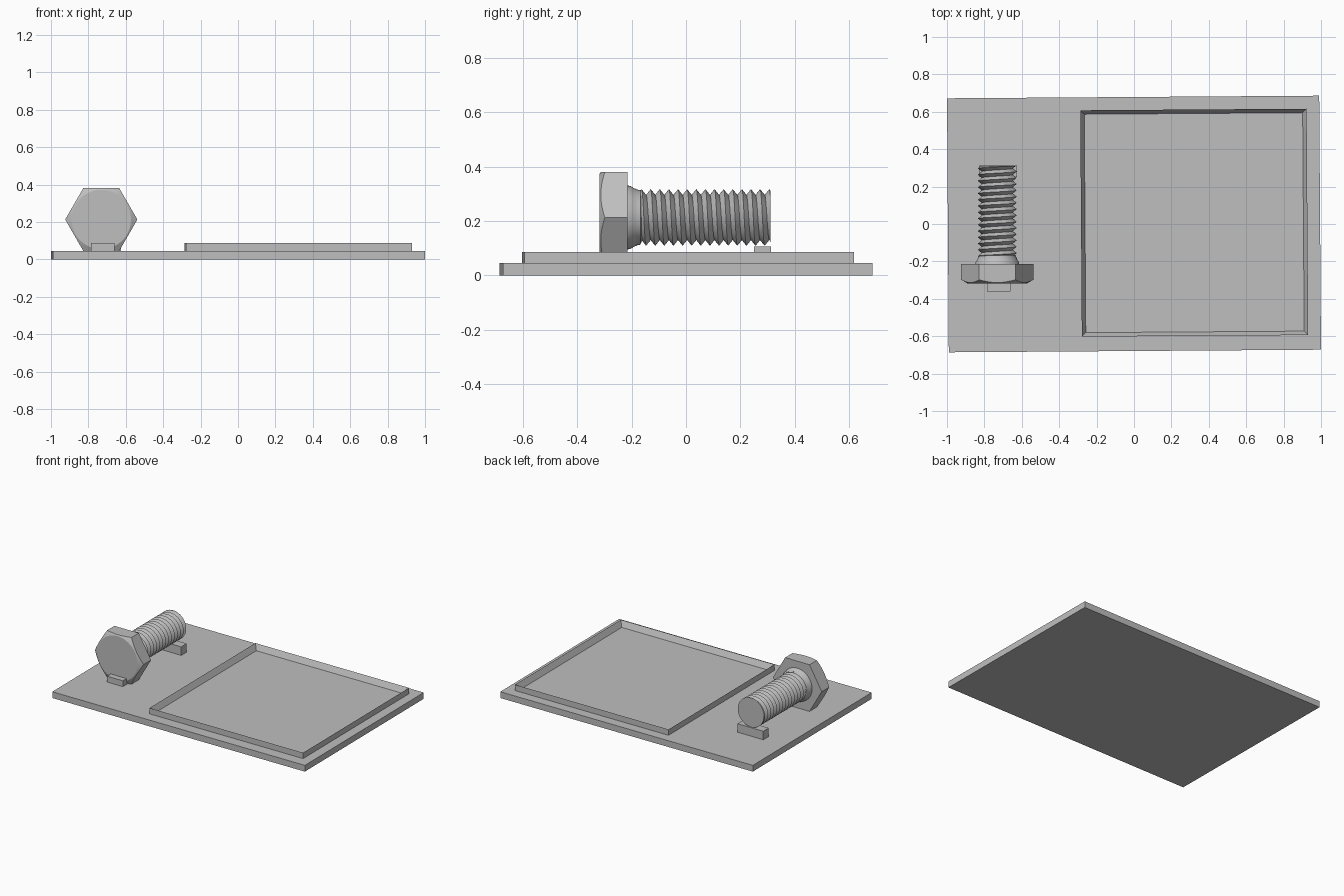
import bpy, bmesh, math
from mathutils import Matrix

cube = bpy.data.objects.get("Cube")
if cube:
    bpy.data.objects.remove(cube, do_unlink=True)

GREY = bpy.data.materials.new("mid grey")
GREY.use_nodes = True
COLOUR = (0.52, 0.52, 0.52, 1)
GREY.diffuse_color = COLOUR
GREY.node_tree.nodes["Principled BSDF"].inputs["Base Color"].default_value = COLOUR

TILT = math.radians(0.4)      # plate and frame sit slightly turned
AXIS_X, AXIS_Z = -0.731, 0.213  # bolt axis, running along y


def finish(name, bm, smooth=None):
    bmesh.ops.recalc_face_normals(bm, faces=bm.faces)
    mesh = bpy.data.meshes.new(name)
    bm.to_mesh(mesh)
    bm.free()
    mesh.materials.append(GREY)
    obj = bpy.data.objects.new(name, mesh)
    bpy.context.collection.objects.link(obj)
    if smooth:
        bpy.ops.object.select_all(action='DESELECT')
        obj.select_set(True)
        bpy.context.view_layer.objects.active = obj
        bpy.ops.object.shade_smooth_by_angle(angle=math.radians(smooth))
    return obj


def box(name, x0, x1, y0, y1, z0, z1, turn=0.0):
    bm = bmesh.new()
    bmesh.ops.create_cube(bm, size=1)
    bmesh.ops.scale(bm, vec=(x1 - x0, y1 - y0, z1 - z0), verts=bm.verts)
    bmesh.ops.rotate(bm, matrix=Matrix.Rotation(turn, 3, 'Z'), verts=bm.verts)
    bmesh.ops.translate(bm, vec=((x0 + x1) / 2, (y0 + y1) / 2, (z0 + z1) / 2), verts=bm.verts)
    return finish(name, bm)


def ring_point(radius, angle, y):
    return (AXIS_X + radius * math.sin(angle), y, AXIS_Z + radius * math.cos(angle))


def lathe(name, profile, sides, start=0.0, smooth=None):
    """Closed solid turned about the bolt axis from (radius, y) pairs."""
    bm = bmesh.new()
    rings = [[bm.verts.new(ring_point(r, start + math.tau * i / sides, y))
              for i in range(sides)] for r, y in profile]
    for a, b in zip(rings, rings[1:]):
        for i in range(sides):
            j = (i + 1) % sides
            bm.faces.new((a[i], a[j], b[j], b[i]))
    bm.faces.new(rings[0])
    bm.faces.new(rings[-1])
    return finish(name, bm, smooth)


# Base plate
box("base_plate", -0.995, 0.995, -0.679, 0.679, 0, 0.045, TILT)

# Square raised rim: inset the top face and push it down to the plate
rim = box("raised_rim", -0.283, 0.927, -0.598, 0.612, 0.04, 0.087, TILT)
bm = bmesh.new()
bm.from_mesh(rim.data)
bm.faces.ensure_lookup_table()
top = max(bm.faces, key=lambda f: f.calc_center_median().z)
bmesh.ops.inset_region(bm, faces=[top], thickness=0.03)
bmesh.ops.translate(bm, vec=(0, 0, -0.041), verts=top.verts)
bm.to_mesh(rim.data)
bm.free()

# Supports under the bolt
box("front_stop", -0.785, -0.66, -0.36, -0.315, 0.04, 0.087)
box("rear_support", -0.83, -0.625, 0.25, 0.312, 0.04, 0.106)

# Hexagonal head with its front corners turned down by a cone
HEAD_FRONT, HEAD_BACK = -0.318, -0.215
head = lathe("bolt_head", [(0.193, HEAD_FRONT), (0.193, HEAD_BACK)], 6, math.pi / 2)
cone = lathe("chamfer_cutter", [(0.157, HEAD_FRONT - 0.001), (0.215, HEAD_FRONT + 0.033),
                                (0.215, HEAD_BACK + 0.05)], 64)
cone.hide_render = True
cut = head.modifiers.new("chamfer", 'BOOLEAN')
cut.operation = 'INTERSECT'
cut.solver = 'EXACT'
cut.object = cone
bpy.context.view_layer.update()
trimmed = bpy.data.meshes.new_from_object(
    head.evaluated_get(bpy.context.evaluated_depsgraph_get()))
head.modifiers.clear()
head.data = trimmed
bpy.data.objects.remove(cone, do_unlink=True)

# Flared neck and the core of the shank
ROOT, CREST, START, END = 0.083, 0.104, -0.18, 0.31
lathe("bolt_neck", [(0.118, HEAD_BACK - 0.005), (0.116, -0.205), (0.108, -0.192),
                    (0.102, -0.178), (0.1, -0.168), (ROOT, -0.16)], 48, smooth=40)
lathe("bolt_core", [(ROOT, START), (ROOT, END)], 48, smooth=40)

# Helical thread: rows of points climb one pitch per turn, clipped at both ends
PITCH, STEPS, ROWS = 0.0335, 48, 8
bm = bmesh.new()
turns = math.ceil((END - START) / PITCH) + 1
grid = []
for row in range(-ROWS, turns * ROWS + 1):
    phase = (row % ROWS) / ROWS
    radius = ROOT + (CREST - ROOT) * (1 - abs(2 * phase - 1))
    line = []
    for s in range(STEPS + 1):
        y = START + PITCH * (row / ROWS + s / STEPS)
        line.append(bm.verts.new(ring_point(radius, math.tau * s / STEPS,
                                            min(max(y, START), END))))
    grid.append(line)
for a, b in zip(grid, grid[1:]):
    for s in range(STEPS):
        bm.faces.new((a[s], a[s + 1], b[s + 1], b[s]))
bmesh.ops.remove_doubles(bm, verts=bm.verts, dist=0.0001)
finish("bolt_thread", bm, smooth=35)
